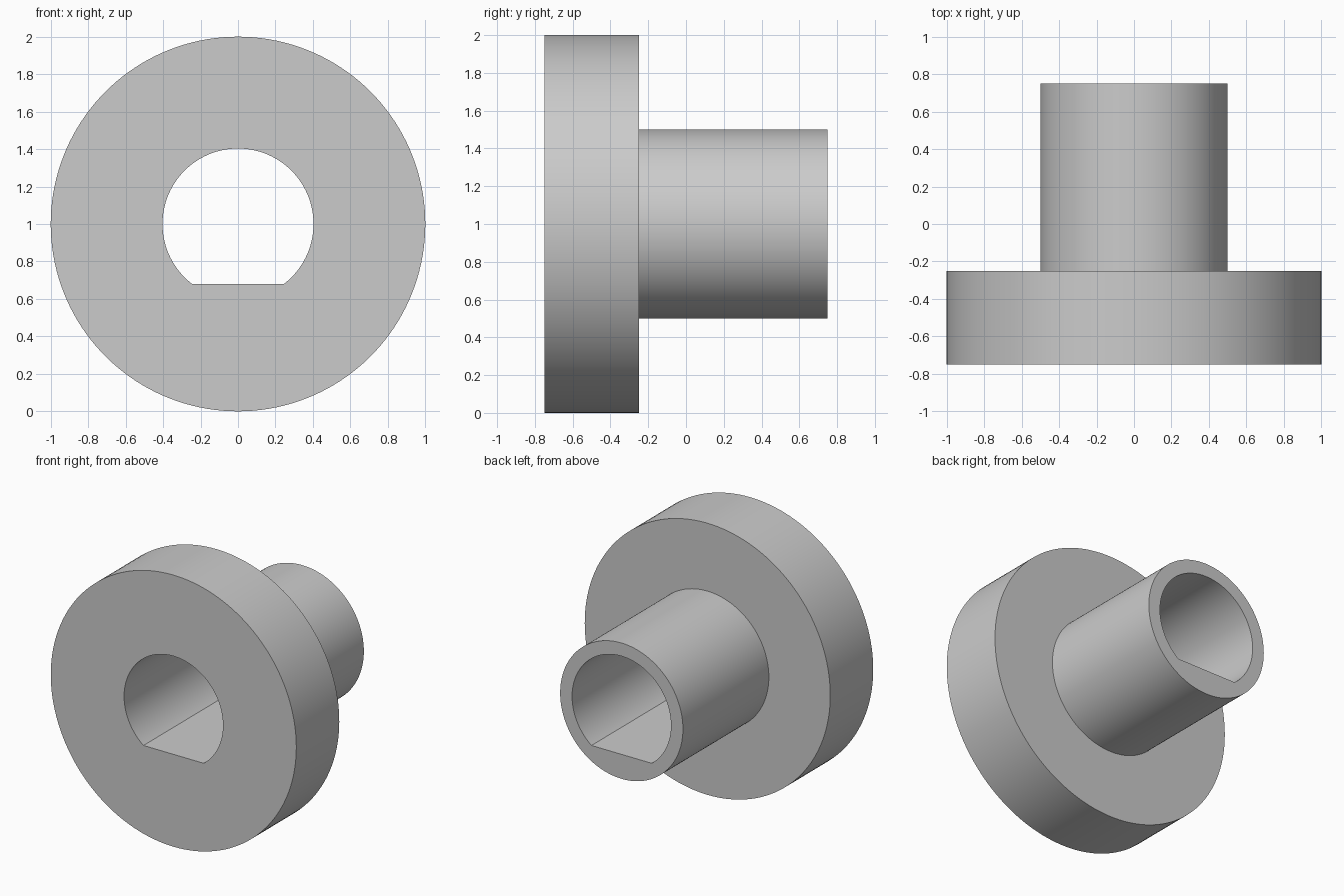
import bpy, bmesh
from math import sin, cos, pi, asin, radians

if "Cube" in bpy.data.objects:
    bpy.data.objects.remove(bpy.data.objects["Cube"], do_unlink=True)

FLANGE_R, SLEEVE_R, BORE_R = 1.0, 0.5, 0.403
FLAT_DEPTH = 0.32          # distance from the axis down to the bore flat
FRONT, STEP, BACK = -0.75, -0.25, 0.75
AXIS_Z = 1.0
ARC, FLAT = 120, 32        # segments around the bore arc and along its flat

# Shared angles, with exact points at both corners of the flat
corner = -asin(FLAT_DEPTH / BORE_R)
sweep = pi - 2 * corner
angles = [corner + sweep * i / ARC for i in range(ARC)]
angles += [corner + sweep + (2 * pi - sweep) * i / FLAT for i in range(FLAT)]


def bore_radius(a):
    s = -sin(a)
    return min(BORE_R, FLAT_DEPTH / s) if s > 0 else BORE_R


def ring(bm, y, radius):
    return [bm.verts.new((radius(a) * cos(a), y, AXIS_Z + radius(a) * sin(a)))
            for a in angles]


# Flanged bushing: a closed loop of rings around the axis
bm = bmesh.new()
profile = [(FRONT, lambda a: FLANGE_R), (STEP, lambda a: FLANGE_R),
           (STEP, lambda a: SLEEVE_R), (BACK, lambda a: SLEEVE_R),
           (BACK, bore_radius), (FRONT, bore_radius)]
rings = [ring(bm, y, r) for y, r in profile]
n = len(angles)
for k, a in enumerate(rings):
    b = rings[(k + 1) % len(rings)]
    for i in range(n):
        j = (i + 1) % n
        bm.faces.new((a[i], a[j], b[j], b[i]))
bmesh.ops.recalc_face_normals(bm, faces=bm.faces[:])
mesh = bpy.data.meshes.new("flanged_bushing")
bm.to_mesh(mesh)
bm.free()

# Grey metal
grey = bpy.data.materials.new("grey")
grey.use_nodes = True
color = (0.6, 0.6, 0.6, 1)
grey.diffuse_color = color
grey.node_tree.nodes["Principled BSDF"].inputs["Base Color"].default_value = color
mesh.materials.append(grey)

bushing = bpy.data.objects.new("flanged_bushing", mesh)
bpy.context.collection.objects.link(bushing)
bpy.context.view_layer.objects.active = bushing
bushing.select_set(True)
bpy.ops.object.shade_smooth_by_angle(angle=radians(25))
